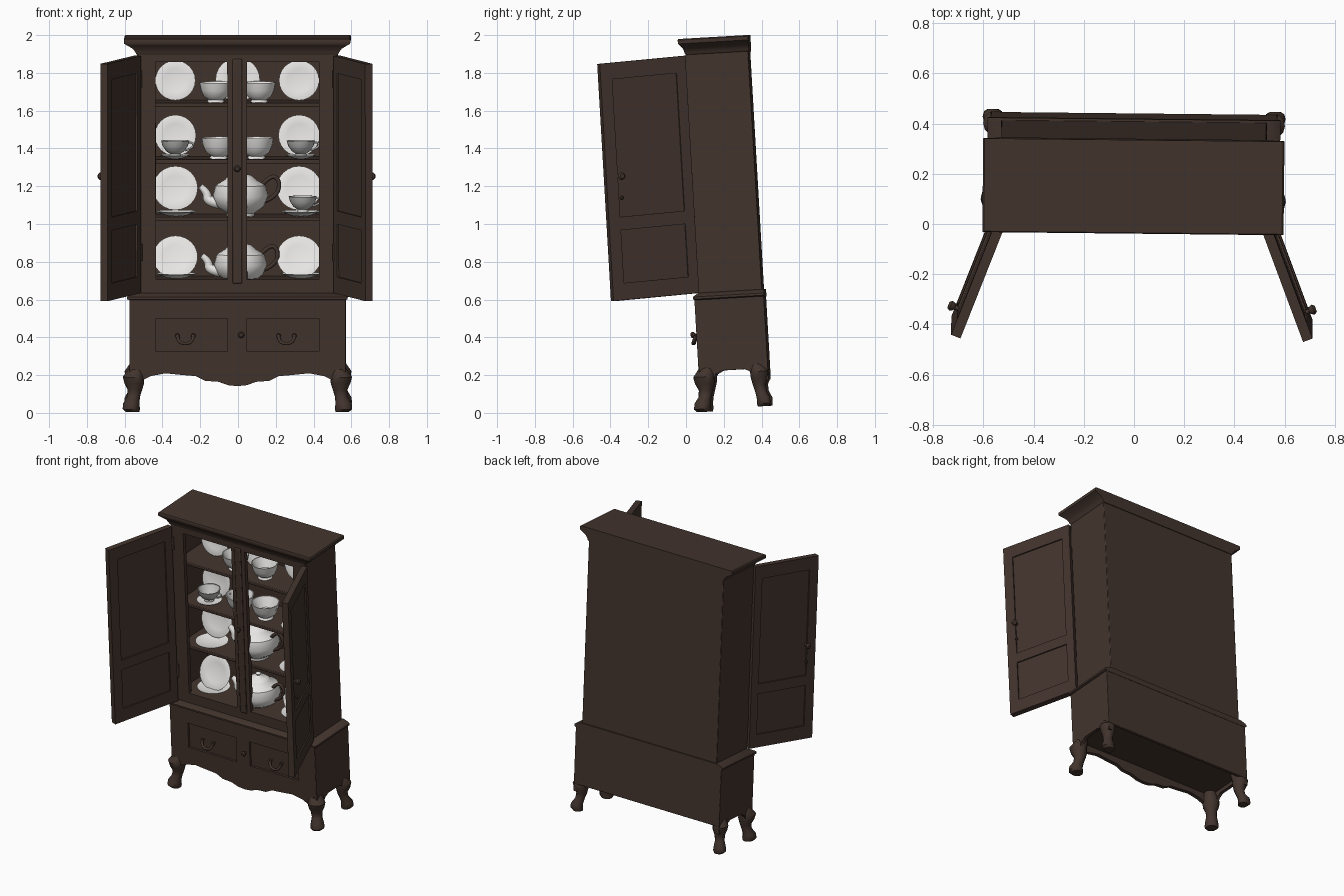
import bpy, bmesh, math
from mathutils import Matrix

if "Cube" in bpy.data.objects:
    bpy.data.objects.remove(bpy.data.objects["Cube"])


def material(name, rgb):
    m = bpy.data.materials.new(name)
    m.use_nodes = True
    m.diffuse_color = (*rgb, 1)
    m.node_tree.nodes["Principled BSDF"].inputs["Base Color"].default_value = (*rgb, 1)
    return m


WOOD = material("dark walnut", (.055, .034, .026))
CHINA = material("white china", (.86, .85, .83))
GREY = material("grey china", (.52, .52, .51))
LEAN = (Matrix.Translation((-.004, 0, 0)) @ Matrix.Rotation(math.radians(-.6), 4, 'Z')
        @ Matrix.Rotation(.058, 4, 'X'))


def finish(name, bm, mat, place=Matrix(), bevel=0):
    """Store a mesh as a named object in the slightly leaning cabinet."""
    bm.transform(place)
    bmesh.ops.recalc_face_normals(bm, faces=bm.faces)
    me = bpy.data.meshes.new(name)
    bm.to_mesh(me)
    bm.free()
    me.materials.append(mat)
    me.shade_smooth()
    me.set_sharp_from_angle(angle=math.radians(40))
    ob = bpy.data.objects.new(name, me)
    bpy.context.collection.objects.link(ob)
    ob.matrix_world = LEAN
    if bevel:
        mod = ob.modifiers.new("soft edges", 'BEVEL')
        mod.width, mod.segments = bevel, 2


def add_box(bm, x0, x1, y0, y1, z0, z1):
    size = Matrix.Diagonal((x1 - x0, y1 - y0, z1 - z0, 1))
    mid = Matrix.Translation(((x0 + x1) / 2, (y0 + y1) / 2, (z0 + z1) / 2))
    bmesh.ops.create_cube(bm, size=1, matrix=mid @ size)


def box(name, *dims, bevel=.004):
    bm = bmesh.new()
    add_box(bm, *dims)
    finish(name, bm, WOOD, bevel=bevel)


def panelling(name, us, zs, y0, y1, core=None, place=Matrix()):
    """Frame whose odd columns and rows are openings, with an optional thin core."""
    bm = bmesh.new()
    for i in range(len(us) - 1):
        if i % 2 == 0:
            add_box(bm, us[i], us[i + 1], y0, y1, zs[0], zs[-1])
        else:
            for j in range(0, len(zs) - 1, 2):
                add_box(bm, us[i], us[i + 1], y0, y1, zs[j], zs[j + 1])
            if core:
                for j in range(1, len(zs) - 1, 2):
                    add_box(bm, us[i], us[i + 1], *core, zs[j], zs[j + 1])
    finish(name, bm, WOOD, place)


def loft(name, rings, mat, place=Matrix()):
    """Skin a stack of rings and cap both ends."""
    bm = bmesh.new()
    loops = [[bm.verts.new(p) for p in r] for r in rings]
    n = len(loops[0])
    for a, b in zip(loops, loops[1:]):
        for i in range(n):
            bm.faces.new((a[i], a[(i + 1) % n], b[(i + 1) % n], b[i]))
    bm.faces.new(loops[0])
    bm.faces.new(loops[-1])
    finish(name, bm, mat, place)


def circle(x, y, z, r, n=24, back=9):
    """Ring of points, flattened where it would pass the back plane."""
    return [(x + r * math.cos(math.tau * i / n), min(back, y + r * math.sin(math.tau * i / n)), z)
            for i in range(n)]


def lathe(name, profile, mat, place=Matrix()):
    loft(name, [circle(0, 0, z, r) for r, z in profile], mat, place)


def rect_moulding(name, steps, half, front, back):
    """Moulding projecting at front and sides: (z, side projection, front projection)."""
    rings = [[(-half - s, front - f, z), (half + s, front - f, z),
              (half + s, back, z), (-half - s, back, z)] for z, s, f in steps]
    loft(name, rings, WOOD)


def board(name, outline, to_point, thick):
    """Extrude a flat outline along a thickness vector."""
    bm = bmesh.new()
    f = bm.faces.new([bm.verts.new(to_point(*p)) for p in outline])
    ext = bmesh.ops.extrude_face_region(bm, geom=[f])
    verts = [v for v in ext["geom"] if isinstance(v, bmesh.types.BMVert)]
    bmesh.ops.translate(bm, verts=verts, vec=thick)
    finish(name, bm, WOOD)


def tube(name, pts, r, mat, taper=1.0):
    cu = bpy.data.curves.new(name, 'CURVE')
    cu.dimensions, cu.bevel_depth, cu.bevel_resolution = '3D', r, 2
    cu.use_fill_caps = True
    sp = cu.splines.new('NURBS')
    sp.points.add(len(pts) - 1)
    for i, (sp_pt, p) in enumerate(zip(sp.points, pts)):
        sp_pt.co = (*p, 1)
        sp_pt.radius = 1 + (taper - 1) * i / (len(pts) - 1)
    sp.use_endpoint_u, sp.order_u, sp.resolution_u = True, 3, 6
    cu.materials.append(mat)
    ob = bpy.data.objects.new(name, cu)
    bpy.context.collection.objects.link(ob)
    ob.matrix_world = LEAN


def at(x, y, z, s=1):
    return Matrix.Translation((x, y, z)) @ Matrix.Scale(s, 4)


KNOB = [(.008, 0), (.007, .012), (.015, .02), (.017, .028), (.01, .036)]
FORWARD = Matrix.Rotation(math.pi / 2, 4, 'X')

# Upper carcass
box("back_board", -.53, .53, .425, .445, .62, 1.9)
box("carcass_top", -.52, .52, .12, .44, 1.875, 1.92)
box("carcass_floor", -.52, .52, .12, .44, .64, .7)
for side, s in (("left", 1), ("right", -1)):
    box(side + "_side_board", *sorted((s * .53, s * .505)), .118, .44, .62, 1.91)
panelling("display_frame", [-.53, -.432, -.053, .052, .432, .53], [.62, .7, 1.855, 1.92], .112, .14)
box("centre_bead", -.025, .025, .102, .115, .68, 1.87, bevel=.006)
for i, z in enumerate((1.03, 1.335, 1.635)):
    box(f"shelf_{i + 1}", -.51, .51, .14, .43, z - .022, z)
rect_moulding("cornice", [(1.89, 0, 0), (1.897, .008, .008), (1.905, .01, .01), (1.925, .025, .016),
                          (1.942, .052, .03), (1.952, .07, .04), (1.972, .072, .042),
                          (1.978, .066, .038)], .528, .118, .45)
rect_moulding("waist_moulding", [(.59, .0, .0), (.598, .016, .012), (.61, .016, .012), (.618, .006, .0),
                                 (.63, -.03, -.02)], .567, .09, .455)
lathe("centre_latch", KNOB, WOOD, at(0, .105, 1.29) @ FORWARD)

# Base with drawers and scalloped skirt
panelling("drawer_front", [-.57, -.432, -.053, .052, .432, .57], [.24, .32, .495, .6],
          .085, .115, core=(.1, .112))
scallop = [(.52, .16), (.46, .19), (.38, .205), (.28, .195), (.22, .19), (.17, .165),
           (.1, .16), (.05, .142)]
skirt = [(-.56, .25), (.56, .25)] + scallop + [(0, .137)] + [(-x, z) for x, z in reversed(scallop)]
board("front_skirt", skirt, lambda x, z: (x, .085, z), (0, .025, 0))
arch = [(.088, .6), (.088, .16), (.16, .165), (.175, .195), (.21, .213), (.33, .213),
        (.365, .195), (.38, .15), (.452, .15), (.452, .6)]
for side, s in (("left", 1), ("right", -1)):
    board(side + "_base_side", arch, lambda y, z: (s * .572, y, z), (-s * .022, 0, 0))
box("base_back", -.572, .572, .432, .453, .2, .61)
box("base_floor", -.56, .56, .1, .44, .24, .26)
for x in (-.275, .26):
    for dx in (-.042, .042):
        lathe("pull_stud", KNOB, WOOD, at(x + dx, .1, .405, .7) @ FORWARD)
    tube("drawer_pull", [(x - .042, .078, .405), (x - .04, .065, .375), (x, .06, .36),
                         (x + .04, .065, .375), (x + .042, .078, .405)], .009, WOOD)
lathe("drawer_knob", KNOB, WOOD, at(.02, .085, .41) @ FORWARD)

# Curved legs: height, x centre, front y centre, radius
leg = [(0, .555, .1, .036), (.015, .562, .095, .046), (.045, .562, .097, .043), (.08, .55, .112, .034),
       (.115, .543, .118, .038), (.15, .546, .114, .052), (.185, .55, .112, .057), (.215, .538, .124, .047),
       (.26, .525, .135, .03)]
for side, s in (("left", 1), ("right", -1)):
    loft(side + "_front_leg", [circle(s * x, y, z, r, 12) for z, x, y, r in leg], WOOD)
    loft(side + "_back_leg", [circle(s * x, .52 - y, z + .012, r * .9, 12, .455)
                              for z, x, y, r in leg], WOOD)

# Open panelled doors, sagging a little at the free edge
sag = Matrix.Identity(4)
sag[2][0] = -.035
for side, s in (("left", 1), ("right", -1)):
    swing = (Matrix.Translation((s * .528, .105, 0))
             @ Matrix.Rotation(math.atan2(-.445, s * .17), 4, 'Z') @ sag)
    panelling(side + "_door", [0, .055, .42, .485], [.63, .72, 1.0, 1.07, 1.8, 1.888],
              -.02, .02, core=(-.011, .011), place=swing)
    outward = Matrix.Rotation(-s * math.pi / 2, 4, 'X')
    lathe(side + "_door_knob", KNOB, WOOD, swing @ at(.41, s * .018, 1.285, 1.2) @ outward)
    lathe(side + "_door_key", KNOB, WOOD, swing @ at(.41, s * .018, 1.17, .6) @ outward)
    for z in (.8, 1.72):
        lathe(side + "_hinge", [(.012, 0), (.012, .09)], WOOD, at(s * .515, .105, z))

# China
PLATE = [(.03, 0), (.065, .002), (.11, .014), (.112, .018), (.108, .02), (.065, .01), (.01, .008)]
SAUCER = [(.03, 0), (.05, .004), (.1, .022), (.102, .026), (.05, .012), (.01, .01)]
CUP = [(.028, 0), (.024, .01), (.042, .022), (.058, .045), (.065, .07), (.06, .07), (.035, .03), (.01, .02)]
BOWL = [(.045, 0), (.038, .012), (.062, .03), (.075, .06), (.084, .1), (.078, .1), (.05, .04), (.01, .03)]
POT = [(.06, 0), (.06, .012), (.1, .04), (.118, .085), (.105, .13), (.065, .155), (.062, .16),
       (.045, .172), (.014, .18), (.01, .185), (.016, .194), (.008, .2)]


def upright(degrees):
    return Matrix.Rotation(math.radians(degrees), 4, 'X')


def cup(x, y, z, mat, s=1.15):
    lathe("cup", CUP, mat, at(x, y, z, s))
    tube("cup_handle", [(x + .05 * s, y, z + .06 * s), (x + .085 * s, y, z + .065 * s),
                        (x + .08 * s, y, z + .035 * s), (x + .045 * s, y, z + .025 * s)], .005, mat)


def teapot(x, y, z, s):
    def p(dx, dz):
        return (x + dx * s, y, z + dz * s)
    lathe("teapot", POT, CHINA, at(x, y, z, s))
    tube("teapot_spout", [p(-.09, .055), p(-.14, .06), p(-.14, .1), p(-.17, .125)], .026 * s, CHINA, .5)
    tube("teapot_handle", [p(.09, .13), p(.135, .18), p(.17, .14), p(.15, .08), p(.1, .06)], .009 * s, WOOD)


# Display plates: centre height, size, depth, tilt
for z, size, y, tilt in ((.805, 1.06, .28, 68), (1.17, 1.06, .32, 76),
                         (1.45, .98, .33, 80), (1.742, .95, .33, 80)):
    for x in (-.33, .325):
        lathe("display_plate", PLATE, CHINA, at(x, y, z, size) @ upright(tilt))
teapot(.015, .26, .67, 1.2)
teapot(.015, .26, 1.03, 1.25)
for z in (.7, 1.03):
    for x in (-.325, .335):
        lathe("saucer", SAUCER, CHINA, at(x, .235, z, 1.05))
cup(.345, .22, 1.055, GREY)
for x in (-.33, .335):
    lathe("saucer", SAUCER, CHINA, at(x, .23, 1.335, .8))
    cup(x, .23, 1.35, GREY)
for x in (-.1, .1):
    lathe("sugar_bowl", BOWL, CHINA, at(x, .25, 1.335, 1.1))
    lathe("serving_bowl", BOWL, CHINA, at(x * 1.15, .24, 1.635, 1.05))
    tube("bowl_handle", [(x * 1.7, .25, 1.43), (x * 2, .25, 1.43), (x * 1.6, .25, 1.38)], .006, CHINA)
lathe("centre_plate", PLATE, CHINA, at(0, .35, 1.745, 1.05) @ upright(80))
